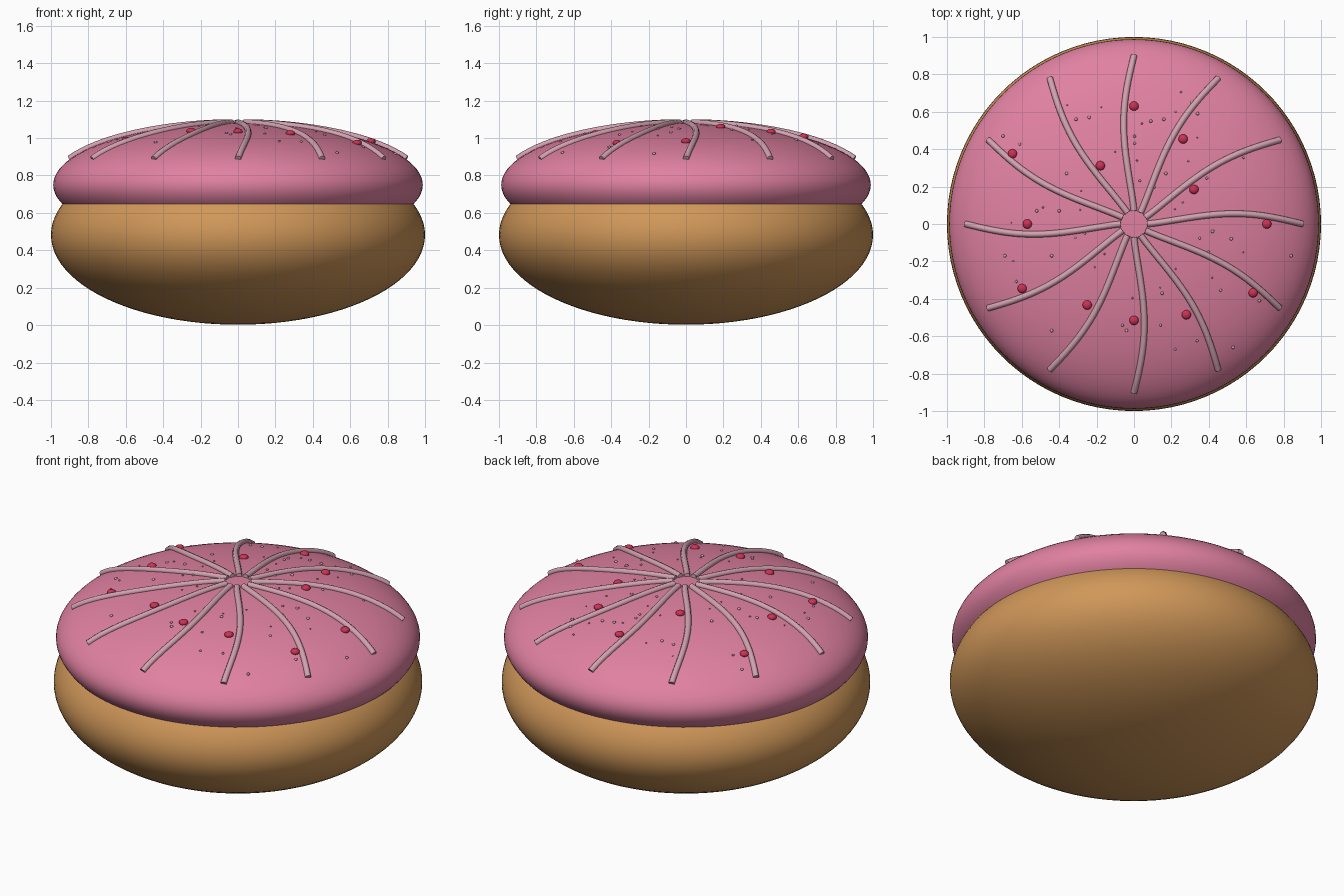
import bpy, math, random
from mathutils import Vector

if "Cube" in bpy.data.objects:
    bpy.data.objects.remove(bpy.data.objects["Cube"], do_unlink=True)
random.seed(4)


def material(name, rgb):
    m = bpy.data.materials.new(name)
    m.use_nodes = True
    m.diffuse_color = (*rgb, 1)
    m.node_tree.nodes["Principled BSDF"].inputs["Base Color"].default_value = (*rgb, 1)
    return m


dough = material("golden dough", (0.63, 0.31, 0.10))
pink = material("pink icing", (0.75, 0.22, 0.36))
pale = material("pale pink sugar", (0.64, 0.36, 0.43))
red = material("berry red", (0.62, 0.03, 0.09))

ICING_Z, ICING_R, ICING_H = 0.75, 0.988, 0.33


def icing_height(x, y):
    return ICING_Z + ICING_H * math.sqrt(max(0, 1 - (x * x + y * y) / ICING_R ** 2))


def ellipsoid(name, centre, radius, height, mat, segments, rings):
    bpy.ops.mesh.primitive_uv_sphere_add(segments=segments, ring_count=rings, location=centre)
    ob = bpy.context.object
    ob.name = name
    ob.scale = (radius, radius, height)
    bpy.ops.object.transform_apply(location=False, rotation=False, scale=True)
    bpy.ops.object.shade_smooth()
    ob.data.materials.append(mat)
    return ob


# Bun and icing dome
ellipsoid("bun", (0, 0, 0.482), 1.0, 0.48, dough, 96, 48)
ellipsoid("icing", (0, 0, ICING_Z), ICING_R, ICING_H, pink, 96, 48)


# Curved sugar strips radiating over the icing
def strip(index, angle):
    curve = bpy.data.curves.new(f"icing_strip_{index}", "CURVE")
    curve.dimensions = "3D"
    curve.bevel_depth = 0.017
    curve.bevel_resolution = 2
    curve.use_fill_caps = True
    steps = 24
    spline = curve.splines.new("POLY")
    spline.points.add(steps)
    out = Vector((math.cos(angle), math.sin(angle)))
    side = Vector((-out.y, out.x))
    for i, point in enumerate(spline.points):
        t = i / steps
        p = out * (0.07 + 0.83 * t) + side * 0.055 * math.sin(math.pi * t ** 1.2)
        point.co = (p.x, p.y, icing_height(p.x, p.y) + 0.004, 1)
    spline.use_smooth = True
    curve.materials.append(pale)
    ob = bpy.data.objects.new(f"icing_strip_{index}", curve)
    bpy.context.collection.objects.link(ob)


for k in range(12):
    strip(k, math.tau * k / 12)

# Red berries, one per sector at varied distances
berry_radii = [0.71, 0.37, 0.525, 0.63, 0.36, 0.75, 0.57, 0.69, 0.5, 0.515, 0.56, 0.735]
for k, r in enumerate(berry_radii):
    a = math.tau * k / 12
    x, y = r * math.cos(a), r * math.sin(a)
    ellipsoid(f"berry_{k}", (x, y, icing_height(x, y) + 0.003), 0.025, 0.017, red, 16, 10)

# Sugar grains: a few large ones, then a fine scatter
grains = [(.17, .27), (-.36, .27), (-.31, .56), (-.24, .57), (.31, .65), (.34, .59),
          (-.7, .47), (-.52, .07), (-.4, .07), (-.69, -.17), (-.44, -.17), (-.44, -.57),
          (-.04, -.57), (.15, -.37), (.53, -.66), (.84, -.17), (.67, -.41), (.72, .03),
          (.52, -.08), (.42, -.04), (.09, .55), (.16, .56)]
sizes = [0.009] * len(grains)
for _ in range(48):
    r, a = random.uniform(0.2, 0.75), random.uniform(0, math.tau)
    grains.append((r * math.cos(a), r * math.sin(a)))
    sizes.append(random.uniform(0.004, 0.008))
for k, ((x, y), s) in enumerate(zip(grains, sizes)):
    ellipsoid(f"sugar_grain_{k}", (x, y, icing_height(x, y) + 0.002), s, s * 0.8, pale, 8, 6)
